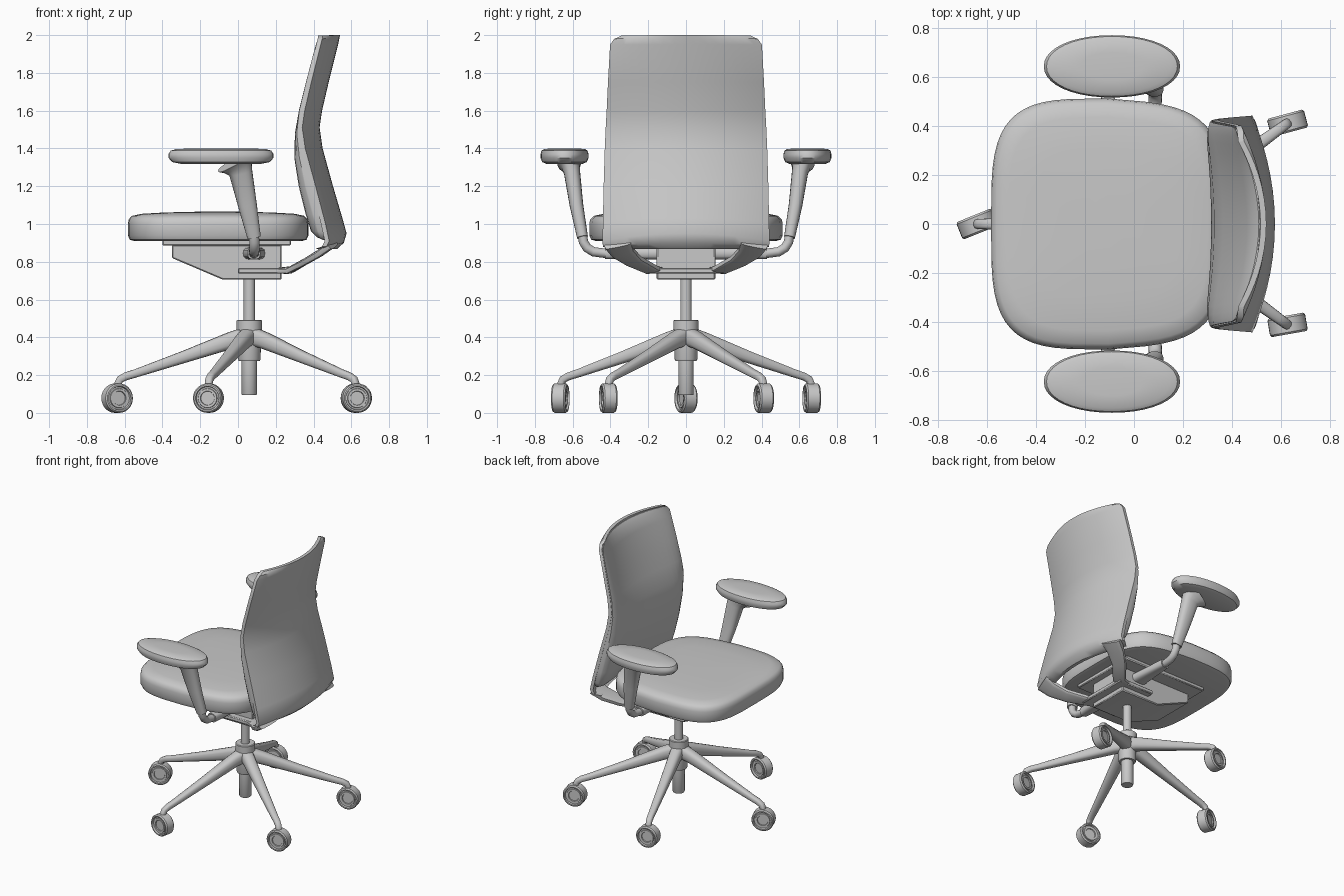
import bpy, bmesh, math
from mathutils import Vector, Matrix

cube = bpy.data.objects.get("Cube")
if cube:
    bpy.data.objects.remove(cube)

grey = bpy.data.materials.new("plain_grey")
grey.use_nodes = True
COLOUR = (0.58, 0.58, 0.58, 1)
grey.diffuse_color = COLOUR
grey.node_tree.nodes["Principled BSDF"].inputs["Base Color"].default_value = COLOUR


def finish(name, bm):
    bmesh.ops.recalc_face_normals(bm, faces=bm.faces)
    mesh = bpy.data.meshes.new(name)
    bm.to_mesh(mesh)
    bm.free()
    mesh.materials.append(grey)
    ob = bpy.data.objects.new(name, mesh)
    bpy.context.collection.objects.link(ob)
    bpy.ops.object.select_all(action='DESELECT')
    ob.select_set(True)
    bpy.context.view_layer.objects.active = ob
    bpy.ops.object.shade_smooth_by_angle(angle=math.radians(38))
    return ob


def loft(name, rings):
    """Skin a stack of equal rings and cap both ends."""
    bm = bmesh.new()
    rows = [[bm.verts.new(p) for p in ring] for ring in rings]
    n = len(rows[0])
    for a, b in zip(rows, rows[1:]):
        for i in range(n):
            j = (i + 1) % n
            bm.faces.new((a[i], a[j], b[j], b[i]))
    bm.faces.new(rows[0])
    bm.faces.new(rows[-1])
    return finish(name, bm)


def oval(a, b, power=2, n=24):
    """Superellipse outline as (u, v) pairs."""
    pts = []
    for i in range(n):
        c, s = math.cos(math.tau * i / n), math.sin(math.tau * i / n)
        pts.append((a * math.copysign(abs(c) ** (2 / power), c),
                    b * math.copysign(abs(s) ** (2 / power), s)))
    return pts


def lathe(name, profile, matrix, n=28):
    return loft(name, [[matrix @ Vector((u, v, z)) for u, v in oval(r, r, 2, n)]
                       for r, z in profile])


def sweep(name, stations, side, power=2, n=16, matrix=Matrix()):
    """Stations are (x, y, z, half width, half height)."""
    pts = [Vector(s[:3]) for s in stations]
    rings = []
    for i, (p, st) in enumerate(zip(pts, stations)):
        t = (pts[min(i + 1, len(pts) - 1)] - pts[max(i - 1, 0)]).normalized()
        w = Vector(side)
        w = (w - t * w.dot(t)).normalized()
        h = t.cross(w)
        rings.append([matrix @ (p + w * u + h * v) for u, v in oval(st[3], st[4], power, n)])
    return loft(name, rings)


def prism(name, outline, half_width):
    """Extrude an (x, z) outline symmetrically along y."""
    ob = loft(name, [[(x, y, z) for x, z in outline] for y in (-half_width, half_width)])
    mod = ob.modifiers.new("soft_edges", 'BEVEL')
    mod.width, mod.segments = 0.006, 1
    return ob


def box(name, x0, x1, z0, z1, half_width):
    return prism(name, [(x0, z0), (x1, z0), (x1, z1), (x0, z1)], half_width)


# Seat cushion: rounded square that narrows a little to the rear
rings = []
for k, z in [(0.93, 0.91), (0.98, 0.917), (1, 0.94), (1, 1.0), (0.99, 1.025),
             (0.955, 1.043), (0.85, 1.054), (0.6, 1.061), (0.25, 1.065)]:
    rings.append([(-0.105 + x * k, y * k * (1 - 0.15 * max(x, 0)), z)
                  for x, y in oval(0.478, 0.512, 3.8, 56)])
loft("seat_cushion", rings)

# Seat mechanism
box("seat_plate", -0.40, 0.28, 0.885, 0.915, 0.26)
prism("tilt_housing", [(-0.35, 0.89), (-0.35, 0.82), (-0.08, 0.705),
                       (0.23, 0.705), (0.23, 0.89)], 0.155)
box("back_bracket", 0.0, 0.29, 0.737, 0.768, 0.2)

# Backrest: curved shell and padded front
SPAN = [math.sin(math.pi / 2 * (i / 10 - 1)) for i in range(21)]


def shell_x(cx, s):
    return cx - 0.092 * s * s


# Rows: height, centre x, half width, drop at the sides
SHELL = [(2.0, 0.54, 0.34, 0.002), (1.99, 0.538, 0.38, 0.01), (1.95, 0.53, 0.402, 0),
         (1.75, 0.48, 0.413, 0), (1.6, 0.445, 0.42, 0), (1.51, 0.432, 0.425, 0),
         (1.4, 0.448, 0.43, 0), (1.2, 0.503, 0.436, 0), (1.03, 0.553, 0.44, 0.02),
         (0.95, 0.575, 0.442, 0.04), (0.9, 0.56, 0.44, 0.02), (0.868, 0.525, 0.41, 0)]
rings = []
for z, cx, w, drop in SHELL:
    back = [(shell_x(cx, s), w * s, z - drop * s * s) for s in SPAN]
    rings.append(back + [(x - 0.024, y * 0.995, zz) for x, y, zz in reversed(back)])
loft("back_shell", rings)

# Rows: height, shell centre x, half width, front x at sides, extra x at centre
PAD = [(1.988, 0.537, 0.35, 0.424, 0.085), (1.96, 0.532, 0.385, 0.405, 0.08),
       (1.9, 0.518, 0.398, 0.385, 0.075), (1.75, 0.48, 0.405, 0.345, 0.07),
       (1.6, 0.445, 0.412, 0.308, 0.055), (1.48, 0.437, 0.418, 0.287, 0.04),
       (1.35, 0.462, 0.424, 0.285, 0.03), (1.2, 0.503, 0.428, 0.308, 0.03),
       (1.05, 0.548, 0.43, 0.343, 0.035), (0.96, 0.572, 0.425, 0.37, 0.04),
       (0.93, 0.57, 0.41, 0.40, 0.05), (0.915, 0.567, 0.39, 0.44, 0.06)]
rings = []
for z, cx, w, fx, bulge in PAD:
    back = [(shell_x(cx, s) - 0.018, w * s, z) for s in SPAN]
    front = []
    for s, (bx, y, _) in zip(SPAN, back):
        x = min(fx + bulge * (1 - s * s), bx - 0.004)
        front.append((x + (bx - x) * 0.6 * abs(s) ** 14, y, z))
    rings.append(back + front[::-1])
loft("back_cushion", rings)

for side, label in ((1, "left"), (-1, "right")):
    # Back support arm joining the shell to the bracket
    sweep("back_support_" + label,
          [(0.50, side * 0.36, 0.895, 0.075, 0.022), (0.44, side * 0.335, 0.85, 0.065, 0.02),
           (0.36, side * 0.275, 0.803, 0.05, 0.018), (0.28, side * 0.18, 0.757, 0.045, 0.017),
           (0.2, side * 0.15, 0.752, 0.045, 0.015)], (0, 1, 0), 4)

    # Armrest pad
    rings = []
    for k, z in [(0.75, 1.318), (0.93, 1.328), (1, 1.35), (1, 1.37),
                 (0.96, 1.388), (0.85, 1.397), (0.45, 1.401)]:
        rings.append([(-0.09 + x * k, side * 0.643 + y * k, z)
                      for x, y in oval(0.278, 0.127, 2.1, 40)])
    loft("armrest_pad_" + label, rings)

    # Tapered upright and bent tube
    sweep("armrest_upright_" + label,
          [(-0.015, side * 0.618, 1.33, 0.105, 0.065), (0.0, side * 0.61, 1.305, 0.08, 0.05),
           (0.015, side * 0.603, 1.27, 0.062, 0.043), (0.05, side * 0.58, 1.1, 0.05, 0.036),
           (0.085, side * 0.548, 0.93, 0.036, 0.029)], (1, 0, 0), 2.4, 20)
    sweep("armrest_tube_" + label,
          [(0.083, side * 0.549, 0.95, 0.027, 0.025), (0.087, side * 0.543, 0.905, 0.027, 0.025),
           (0.087, side * 0.524, 0.874, 0.027, 0.025), (0.086, side * 0.49, 0.853, 0.027, 0.025),
           (0.085, side * 0.43, 0.845, 0.027, 0.025), (0.085, side * 0.14, 0.845, 0.027, 0.025)],
          (1, 0, 0))
    sweep("armrest_collar_" + label,
          [(0.085, side * 0.43, 0.845, 0.033, 0.031), (0.085, side * 0.3, 0.845, 0.045, 0.031),
           (0.085, side * 0.13, 0.845, 0.06, 0.034)], (1, 0, 0), 3)

# Centre column
HUB = Matrix.Translation((0.06, 0, 0))
lathe("gas_lift", [(0.03, 0.44), (0.03, 0.72)], HUB)
lathe("base_hub", [(0.056, 0.275), (0.06, 0.285), (0.062, 0.44), (0.067, 0.44),
                   (0.067, 0.488), (0.062, 0.492)], HUB)
lathe("lower_tube", [(0.038, 0.095), (0.041, 0.1), (0.041, 0.29)], HUB)

# Five legs with casters; second value is the caster heading
HALF = [(0.02, 0.024), (0.036, 0.024), (0.038, 0.031), (0.05, 0.031), (0.052, 0.025),
        (0.06, 0.025), (0.063, 0.038), (0.071, 0.038), (0.078, 0.03)]
WHEEL = [(r, -d) for r, d in HALF] + HALF[::-1]
for i, heading in enumerate((15, 10, 22, -10, 10)):
    turn = math.radians(36 + 72 * i)
    spin = HUB @ Matrix.Rotation(turn, 4, 'Z')
    sweep(f"base_leg_{i + 1}",
          [(0.02, 0, 0.405, 0.045, 0.05), (0.1, 0, 0.383, 0.042, 0.045),
           (0.35, 0, 0.295, 0.033, 0.032), (0.6, 0, 0.21, 0.024, 0.022),
           (0.655, 0, 0.193, 0.022, 0.021), (0.685, 0, 0.177, 0.021, 0.02),
           (0.695, 0, 0.155, 0.02, 0.02), (0.696, 0, 0.12, 0.019, 0.019)],
          (0, 1, 0), 2.6, 16, spin)
    centre = spin @ Vector((0.7, 0, 0.078))
    lathe(f"caster_{i + 1}", WHEEL, Matrix.Translation(centre)
          @ Matrix.Rotation(math.radians(heading), 4, 'Z')
          @ Matrix.Rotation(math.pi / 2, 4, 'X'))
